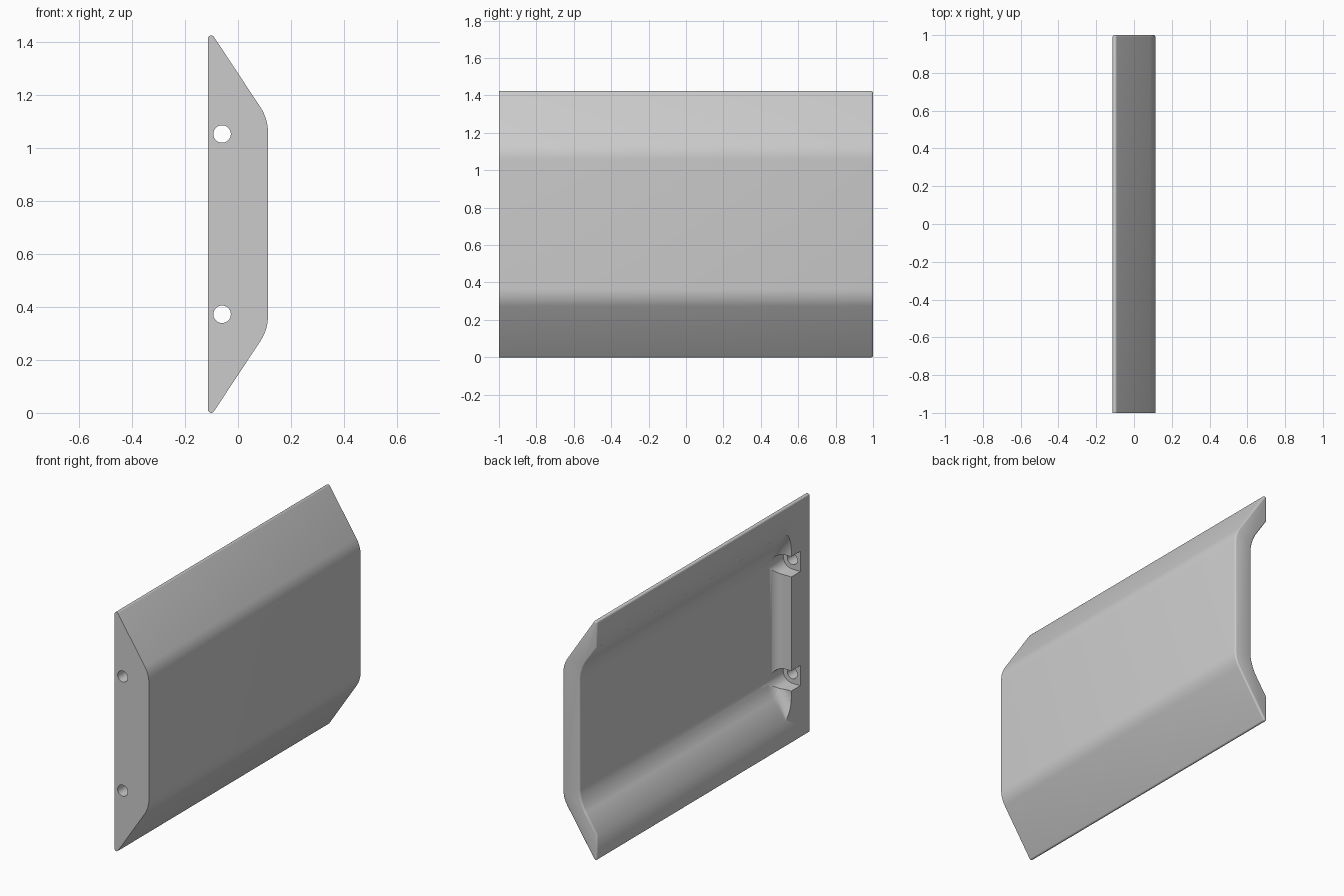
import bpy, bmesh, math
from mathutils import Vector

cube = bpy.data.objects.get("Cube")
if cube:
    bpy.data.objects.remove(cube)

MID = 0.712          # height of the mirror line
HOLE_X = -0.06
HOLE_RISE = 0.34     # holes sit this far above and below the mirror line

grey = bpy.data.materials.new("plain grey")
grey.use_nodes = True
grey.diffuse_color = (0.6, 0.6, 0.6, 1)
grey.node_tree.nodes["Principled BSDF"].inputs["Base Color"].default_value = (0.6, 0.6, 0.6, 1)


def fillet(corners, steps=8):
    """Round each (x, z, radius) corner of a closed outline."""
    out = []
    for i, (x, z, r) in enumerate(corners):
        p = Vector((x, z))
        a = (Vector(corners[i - 1][:2]) - p).normalized()
        b = (Vector(corners[(i + 1) % len(corners)][:2]) - p).normalized()
        if r == 0:
            out.append(p)
            continue
        half = a.angle(b) / 2
        centre = p + (a + b).normalized() * (r / math.sin(half))
        start = (p + a * (r / math.tan(half)) - centre).normalized()
        end = (p + b * (r / math.tan(half)) - centre).normalized()
        for k in range(steps + 1):
            out.append(centre + start.slerp(end, k / steps).normalized() * r)
    return out


def mirrored(half):
    """Complete an upper half outline with its reflection."""
    return half + [(x, -z, r) for x, z, r in reversed(half)]


def extrude(name, outline, y0, y1, z0=MID):
    """Extrude an x-z outline along y."""
    bm = bmesh.new()
    near = [bm.verts.new((p[0], y0, p[1] + z0)) for p in outline]
    far = [bm.verts.new((p[0], y1, p[1] + z0)) for p in outline]
    bm.faces.new(near)
    bm.faces.new(far[::-1])
    for i in range(len(near)):
        j = (i + 1) % len(near)
        bm.faces.new((near[i], far[i], far[j], near[j]))
    bmesh.ops.recalc_face_normals(bm, faces=bm.faces)
    mesh = bpy.data.meshes.new(name)
    bm.to_mesh(mesh)
    bm.free()
    obj = bpy.data.objects.new(name, mesh)
    bpy.context.collection.objects.link(obj)
    return obj


def bevel(obj, rule, offset, segments):
    """Round the edges picked by a rule."""
    bm = bmesh.new()
    bm.from_mesh(obj.data)
    bm.normal_update()
    bmesh.ops.bevel(bm, geom=[e for e in bm.edges if rule(e)], offset=offset,
                    segments=segments, profile=0.5, affect='EDGES', clamp_overlap=False)
    bm.to_mesh(obj.data)
    bm.free()


# Solid body with slim rounded tips and soft outer corners
outer = mirrored([(-0.113, 0.74, 0.012), (0.113, 0.398, 0.17)])
body = extrude("grip_panel", fillet(outer), -1, 1)
body.data.materials.append(grey)

# Hollow, open at the back end and on the inner side
inner = mirrored([(-0.2, 0.687, 0), (0.0, 0.388, 0)])
hollow = extrude("hollow_cutter", fillet(inner), -0.83, 1.2)


def hollow_edge(e):
    a, b = (v.co for v in e.verts)
    on_front = a.y < 0 and b.y < 0
    on_floor = a.x > -0.1 and b.x > -0.1
    at_back = a.y > 1 and b.y > 1
    return (on_front and max(a.x, b.x) > -0.1) or (on_floor and not at_back)


bevel(hollow, hollow_edge, 0.07, 8)
cutters = [hollow]

# Screw holes and the U-shaped pockets behind them
for side in (-1, 1):
    z = MID + side * HOLE_RISE
    ring = [(HOLE_X + 0.033 * math.cos(t * math.tau / 32), 0.033 * math.sin(t * math.tau / 32))
            for t in range(32)]
    cutters.append(extrude("hole_cutter", ring, -1.1, -0.85, z))
    arc = [(HOLE_X + 0.06 * math.sin(t * math.pi / 16), 0.06 * math.cos(t * math.pi / 16))
           for t in range(17)]
    slot = [(-0.2, 0.06)] + arc + [(-0.2, -0.06)]
    cutters.append(extrude("pocket_cutter", slot, -0.915, -0.7, z))

bpy.context.view_layer.objects.active = body
for cutter in cutters:
    mod = body.modifiers.new("cut", 'BOOLEAN')
    mod.operation = 'DIFFERENCE'
    mod.solver = 'EXACT'
    mod.object = cutter
    bpy.ops.object.modifier_apply(modifier=mod.name)
for cutter in cutters:
    bpy.data.objects.remove(cutter)

# Small rounding around the open back end
bevel(body, lambda e: all(v.co.y > 0.999 for v in e.verts)
      and any(abs(f.normal.y) < 0.5 for f in e.link_faces), 0.01, 3)

bpy.ops.object.select_all(action='DESELECT')
body.select_set(True)
bpy.ops.object.shade_smooth_by_angle(angle=math.radians(35))
